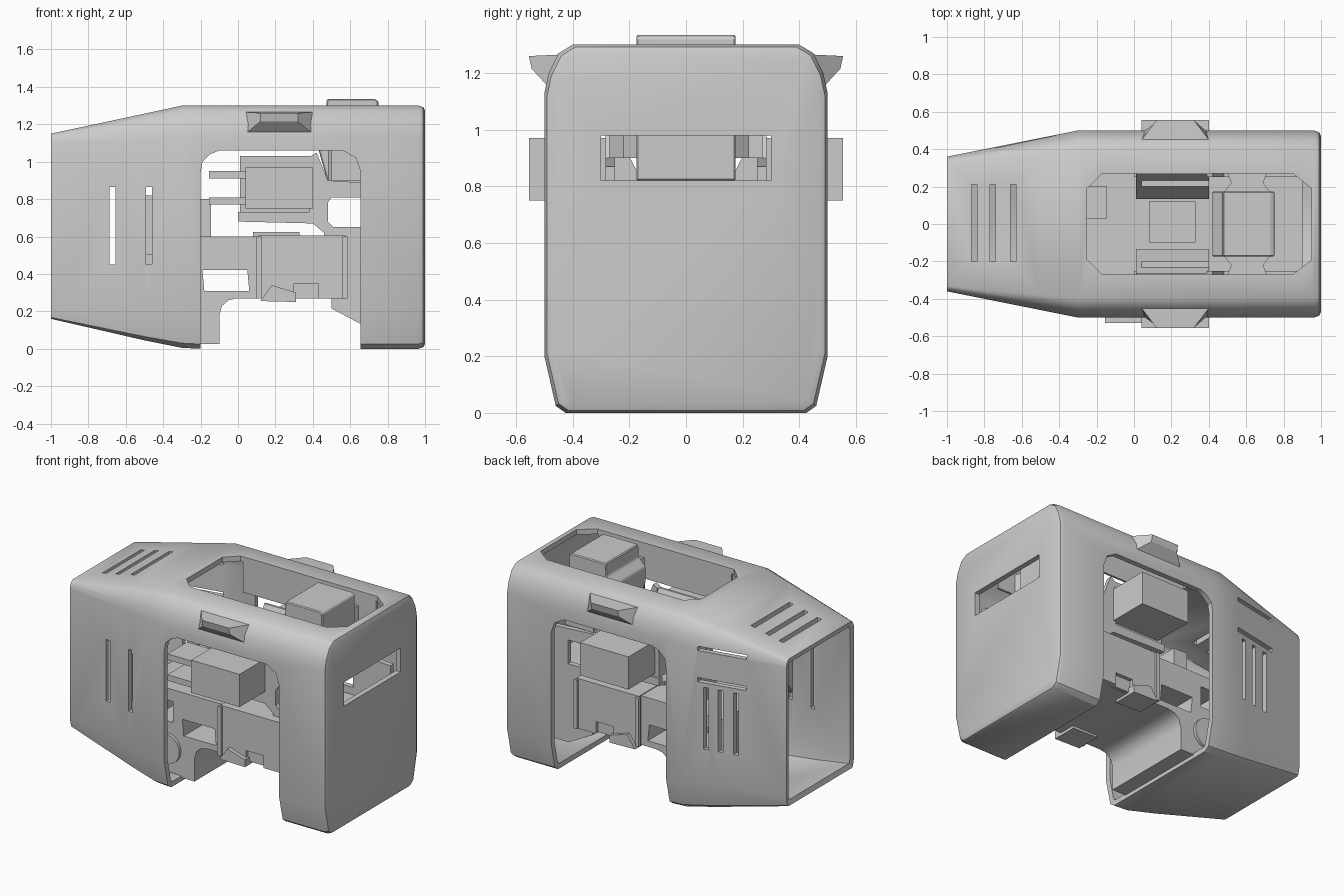
import bpy, bmesh, math

cube = bpy.data.objects.get("Cube")
if cube:
    bpy.data.objects.remove(cube, do_unlink=True)

grey = bpy.data.materials.new("plain grey")
grey.use_nodes = True
grey.diffuse_color = (0.6, 0.6, 0.6, 1)
grey.node_tree.nodes["Principled BSDF"].inputs["Base Color"].default_value = (0.6, 0.6, 0.6, 1)


def make(name, bm):
    bmesh.ops.recalc_face_normals(bm, faces=bm.faces)
    mesh = bpy.data.meshes.new(name)
    bm.to_mesh(mesh)
    bm.free()
    mesh.materials.append(grey)
    ob = bpy.data.objects.new(name, mesh)
    bpy.context.collection.objects.link(ob)
    return ob


def loft(name, rings, cap_first=True):
    bm = bmesh.new()
    loops = [[bm.verts.new(p) for p in ring] for ring in rings]
    n = len(loops[0])
    for a, b in zip(loops, loops[1:]):
        for i in range(n):
            bm.faces.new((a[i], a[(i + 1) % n], b[(i + 1) % n], b[i]))
    if cap_first:
        bm.faces.new(loops[0])
    bm.faces.new(loops[-1])
    return make(name, bm)


def prism(name, pts, axis, lo, hi):
    """Extrude a flat profile along x, y or z."""
    place = {"x": lambda a, b, t: (t, a, b),
             "y": lambda a, b, t: (a, t, b),
             "z": lambda a, b, t: (a, b, t)}[axis]
    return loft(name, [[place(a, b, t) for a, b in pts] for t in (lo, hi)])


def box(name, x0, x1, y0, y1, z0, z1):
    return prism(name, [(x0, z0), (x1, z0), (x1, z1), (x0, z1)], "y", y0, y1)


def activate(ob):
    bpy.ops.object.select_all(action="DESELECT")
    ob.select_set(True)
    bpy.context.view_layer.objects.active = ob


def apply(ob, kind, **settings):
    mod = ob.modifiers.new(kind, kind)
    for key, value in settings.items():
        setattr(mod, key, value)
    activate(ob)
    bpy.ops.object.modifier_apply(modifier=mod.name)


def cut(ob, cutter):
    apply(ob, "BOOLEAN", operation="DIFFERENCE", solver="EXACT", object=cutter)
    bpy.data.objects.remove(cutter, do_unlink=True)


def smooth(ob):
    activate(ob)
    bpy.ops.object.shade_smooth_by_angle(angle=math.radians(35))


# Outer shell: lofted tapering sections, open at the narrow end
def section(x, w, z0, z1, c):
    half = [(w - .075 * c, z0), (w - .04 * c, z0 + .025 * c), (w, z0 + .2 * c),
            (w, z1 - .17 * c), (w - .015 * c, z1 - .1 * c),
            (w - .05 * c, z1 - .03 * c), (w - .1 * c, z1)]
    return [(x, y, z) for y, z in half] + [(x, -y, z) for y, z in reversed(half)]


shell = loft("shell", [section(-1, .36, .16, 1.15, .3),
                       section(-.5, .46, .045, 1.257, .8),
                       section(-.3, .5, .005, 1.3, 1),
                       section(-.2, .5, 0, 1.3, 1),
                       section(.965, .5, 0, 1.3, 1),
                       section(.99, .49, .008, 1.292, 1),
                       section(1, .47, .025, 1.275, 1)], cap_first=False)
apply(shell, "SOLIDIFY", thickness=.035, offset=-1, use_even_offset=True)

# Side arches, open below
cut(shell, prism("arch_cutter", [(-.2, -.1), (.655, -.1), (.655, .95), (.63, 1.02), (.56, 1.06),
                                 (-.1, 1.06), (-.15, 1.04), (-.19, 1), (-.2, .94)], "y", -.8, .8))
# Roof opening with clipped corners
cut(shell, prism("roof_cutter", [(-.25, -.19), (-.17, -.27), (.85, -.27), (.95, -.19),
                                 (.95, .19), (.85, .27), (-.17, .27), (-.25, .19)], "z", 1.1, 1.5))
# End slot, roof vents and side vents
cut(shell, box("slot_cutter", .9, 1.1, -.3, .3, .82, .98))
for x in (-.855, -.755, -.645):
    cut(shell, box("vent_cutter", x - .015, x + .015, -.2, .21, 1, 1.4))
for x, side in ((-.67, -1), (-.475, -1), (-.67, 1), (-.57, 1), (-.475, 1)):
    cut(shell, box("vent_cutter", x - .016, x + .016, *sorted((side * .3, side * .7)), .45, .865))
for z in (.91, 1.12):
    cut(shell, box("vent_cutter", -.74, -.42, .3, .7, z - .014, z + .014))
smooth(shell)

# Lower inner body with a curved underside
body = prism("inner_body", [(-.5, .05), (-.3, .025), (-.1, .025), (-.1, .18), (-.085, .23),
                            (-.05, .26), (0, .27), (.57, .27), (.57, .6), (-.5, .6)], "y", -.32, .32)
cut(body, prism("window_cutter", [(-.18, .31), (.06, .31), (.05, .42), (-.19, .42)], "y", -.6, .6))
cut(body, box("window_cutter", -.4, -.26, -.6, .6, .38, .52))
smooth(body)

# Raised centre block, edge strips and notched skirt
centre = box("centre_block", .11, .575, -.345, .345, .268, .605)
for s in (-1, 1):
    cut(centre, box("notch_cutter", .3, .43, *sorted((s * .3, s * .4)), .2, .35))
    for x in (.1, .56):
        box("edge_strip", x, x + .025, *sorted((s * .34, s * .36)), .27, .6)
    prism("skirt_wedge", [(.12, .255), (.31, .25), (.31, .3), (.18, .34)], "y",
          *sorted((s * .2, s * .37)))
prism("rear_ledge", [(.5, .27), (.5, .215), (.68, .12), (.9, .12), (.9, .6), (.5, .6)],
      "y", -.28, .28)
box("top_pad", .08, .33, -.1, .12, .6, .625)

# Side disks on the inner body
for s in (-1, 1):
    ring = [(-.3 + .1 * math.cos(i * math.tau / 24), .2 + .1 * math.sin(i * math.tau / 24))
            for i in range(24)]
    smooth(prism("side_disk", ring, "y", *sorted((s * .31, s * .34))))

# Upright frames with a rounded window
for s in (-1, 1):
    frame = prism("upright_frame", [(0, .68), (0, .73), (.38, .73), (.39, 1.03), (.42, 1.05),
                                    (.48, .9), (.96, .87), (.96, .5), (.46, .5), (.46, .62),
                                    (.4, .67)], "y", *sorted((s * .25, s * .285)))
    cut(frame, prism("window_cutter", [(.48, .68), (.51, .65), (.68, .65), (.68, .81),
                                       (.5, .81), (.48, .78)], "y", -.6, .6))

# Side boxes, their flared trays, roof skirts and the front rods
for s in (-1, 1):
    box("side_box", .04, .4, *sorted((s * .2, s * .555)), .75, .97)
    prism("side_tray", [(s * .135, .73), (s * .27, .73), (s * .28, 1.03),
                        (s * .265, 1.03), (s * .135, .78)], "x", .01, .4)
    box("roof_skirt", -.15, .84, *sorted((s * .27, s * .285)), 1.06, 1.28)
for z in (.79, .93):
    box("front_rod", -.155, .05, -.53, -.32, z - .02, z + .02)

# Rear unit rising through the roof opening, with angled end caps
unit = prism("rear_unit", [(.42, 1.1), (.5, .82), (.75, .82), (.75, 1.325), (.73, 1.335),
                           (.475, 1.335), (.47, 1.25), (.42, 1.2)], "y", -.175, .175)
apply(unit, "BEVEL", width=.006, segments=1)
for s in (-1, 1):
    loft("unit_end_cap", [[(x, s * y, z) for x, z in ((a, .9), (b, .9), (b, 1.2), (a, 1.2))]
                          for a, b, y in ((.48, .73, .17), (.52, .69, .22), (.5, .71, .27))])

# Small control block and inner bracket
box("control_block", -.25, -.145, .03, .2, .6, .8)
loft("inner_bracket", [[(x, y, z) for x, z in ((-.5, a), (-.44, a), (-.44, b), (-.5, b))]
                       for a, b, y in ((.5, .82, -.42), (.6, .75, -.36))])

# Flared scoops on the upper sides
for s in (-1, 1):
    wall = ((.04, .45, 1.265), (.04, .485, 1.15), (.4, .485, 1.15), (.4, .45, 1.265))
    lip = ((.12, .555, 1.26), (.12, .545, 1.215), (.32, .545, 1.215), (.32, .555, 1.26))
    loft("side_scoop", [[(x, s * y, z) for x, y, z in ring] for ring in (wall, lip)])
